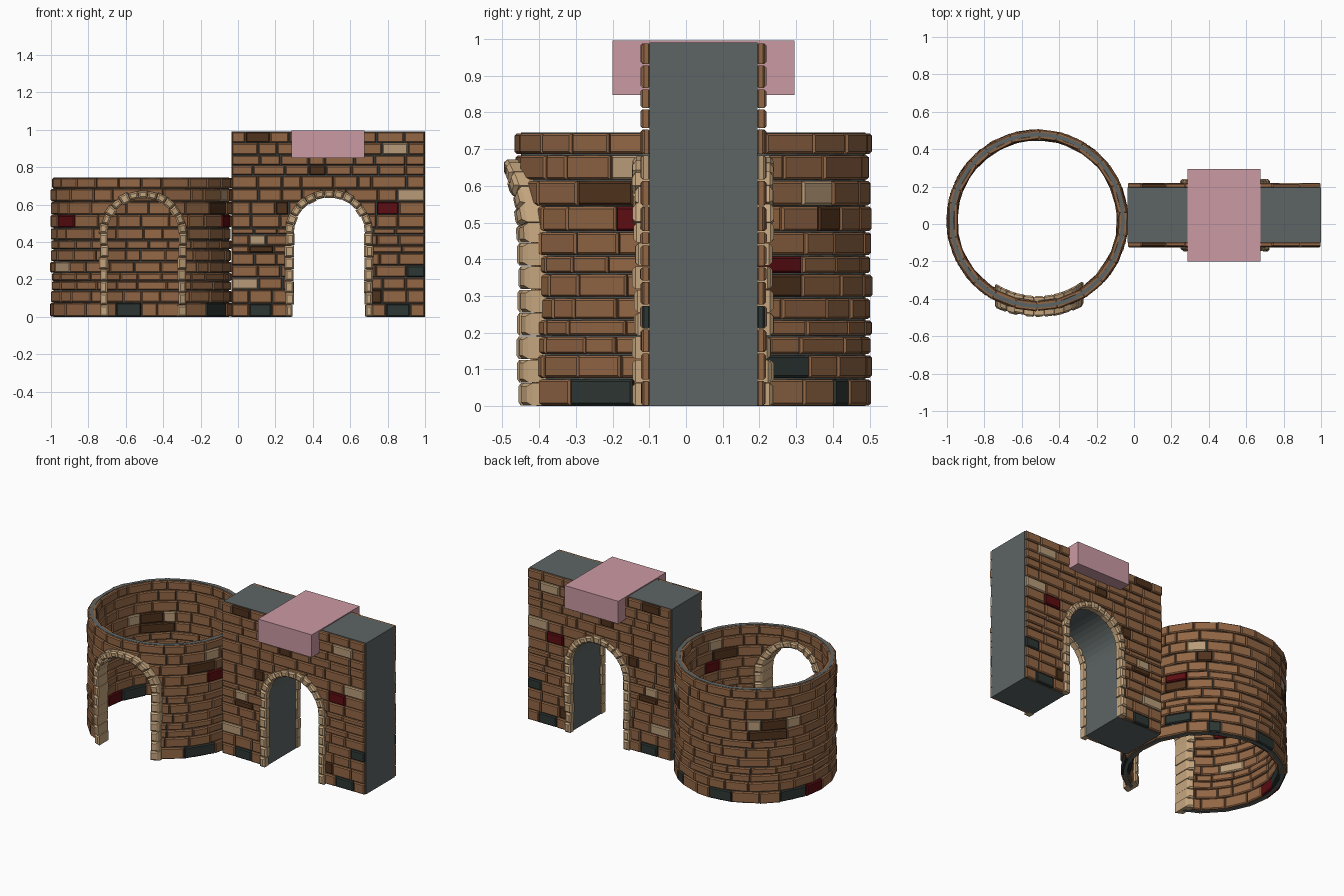
import bpy, bmesh, math, random
from mathutils import Vector

random.seed(4)
if "Cube" in bpy.data.objects:
    bpy.data.objects.remove(bpy.data.objects["Cube"])


def material(name, r, g, b):
    m = bpy.data.materials.new(name)
    m.use_nodes = True
    m.diffuse_color = (r, g, b, 1)
    m.node_tree.nodes["Principled BSDF"].inputs["Base Color"].default_value = (r, g, b, 1)
    return m


BROWN, DARK, TAN, RED, COAL = range(5)
bricks = [material("brick brown", .29, .135, .06),
          material("dark brown", .08, .032, .012),
          material("pale tan", .48, .33, .19),
          material("dark red", .11, .004, .006),
          material("charcoal", .027, .038, .034)]
cream = material("cream stone", .56, .38, .21)
mortar = material("grey mortar", .11, .13, .128)
pink = material("pink", .6, .32, .37)


def finish(bm, name, mats):
    bmesh.ops.recalc_face_normals(bm, faces=bm.faces)
    me = bpy.data.meshes.new(name)
    bm.to_mesh(me)
    bm.free()
    for m in mats:
        me.materials.append(m)
    ob = bpy.data.objects.new(name, me)
    bpy.context.collection.objects.link(ob)
    return ob


def box(name, lo, hi, mat):
    bm = bmesh.new()
    bmesh.ops.create_cube(bm, size=1)
    for v in bm.verts:
        v.co = Vector([(a + b) / 2 + c * (b - a) for a, b, c in zip(lo, hi, v.co)])
    return finish(bm, name, [mat])


def stone(bm, place, u0, u1, w0, w1, d0, d1, mat=0, gap=.002, c=.006):
    """Chamfered block; place() maps (along, across, depth) into space."""
    rings = []
    for d, i in ((d0, c), (d0 + c, 0), (d1 - c, 0), (d1, c)):
        i += gap
        rings.append([bm.verts.new(place(u, w, d)) for u, w in
                      ((u0 + i, w0 + i), (u1 - i, w0 + i), (u1 - i, w1 - i), (u0 + i, w1 - i))])
    faces = [bm.faces.new(rings[0]), bm.faces.new(rings[-1])]
    for a, b in zip(rings, rings[1:]):
        for k in range(4):
            n = (k + 1) % 4
            faces.append(bm.faces.new((a[k], a[n], b[n], b[k])))
    for f in faces:
        f.material_index = mat


def fill(start, end, accents, size):
    """One course: fixed accent bricks, with plain bricks in the gaps."""
    out, at = [], start
    for a, b, m in sorted(accents) + [(end, end, None)]:
        gap = a - at
        if gap > .012:
            n = max(1, round(gap / size))
            cuts = [at + gap * (k + (random.uniform(-.25, .25) if 0 < k < n else 0)) / n
                    for k in range(n + 1)]
            out += [(p, q, BROWN) for p, q in zip(cuts, cuts[1:])]
        if m is not None:
            out.append((a, b, m))
        at = b
    return out


def cut_arch(targets, cx, spring, r, y0, y1):
    """Cut a round-headed opening through the targets."""
    bm = bmesh.new()
    pts = [(cx + r, -.1)] + [(cx + r * math.cos(t), spring + r * math.sin(t))
                             for t in (math.pi * k / 20 for k in range(21))] + [(cx - r, -.1)]
    face = bm.faces.new([bm.verts.new((x, y0, z)) for x, z in pts])
    ext = bmesh.ops.extrude_face_region(bm, geom=[face])
    bmesh.ops.translate(bm, vec=(0, y1 - y0, 0),
                        verts=[g for g in ext["geom"] if isinstance(g, bmesh.types.BMVert)])
    cutter = finish(bm, "arch_cutter", [])
    cutter.hide_render = True
    for ob in targets:
        mod = ob.modifiers.new("opening", "BOOLEAN")
        mod.operation = "DIFFERENCE"
        mod.solver = "EXACT"
        mod.object = cutter
        bpy.context.view_layer.objects.active = ob
        bpy.ops.object.modifier_apply(modifier=mod.name)
    bpy.data.objects.remove(cutter)


def arch_trim(name, cx, spring, r_in, r_out, d0, d1, depth):
    """Surround of jamb stones and arch stones; depth(x, d) gives y."""
    mid = (r_in + r_out) / 2
    arc = math.pi * mid

    def place(s, w, d):
        if s < spring:
            x, z = cx + w, s
        elif s > spring + arc:
            x, z = cx - w, 2 * spring + arc - s
        else:
            t = (s - spring) / mid
            x, z = cx + w * math.cos(t), spring + w * math.sin(t)
        return x, depth(x, d), z

    bm = bmesh.new()
    for start, length, count in ((0, spring, 7), (spring, arc, 13), (spring + arc, spring, 7)):
        step = length / count
        for k in range(count):
            j = random.uniform(-.005, .005)
            stone(bm, place, start + k * step, start + (k + 1) * step,
                  r_in + j, r_out + random.uniform(-.005, .006), d0, d1 + j, c=.009, gap=.001)
    return finish(bm, name, [cream])


# Gate wall: solid core faced with brick courses on front and back
GATE_X, SPRING = .487, .445
LEFT, RIGHT, FRONT, BACK = -.035, 1, -.1, .195
wall_rows = [0, .07, .145, .21, .275, .34, .38, .44, .475, .545, .615, .685, .755, .81, .865, .93, .99]
wall_accents = {
    0: [(.06, .18, COAL), (.79, .92, COAL)], 1: [(.67, .77, DARK)],
    2: [(LEFT, .11, TAN)], 3: [(.9, RIGHT, COAL)], 5: [(.06, .19, DARK)],
    6: [(.06, .15, TAN)], 9: [(.2, .27, DARK), (.74, .86, RED)],
    10: [(.85, RIGHT, TAN)], 12: [(.38, .47, DARK)], 14: [(.77, .91, TAN)],
    15: [(.04, .17, DARK)]}
wall_core = box("wall_core", (LEFT, FRONT, 0), (RIGHT, BACK, .99), mortar)
front_bm, back_bm = bmesh.new(), bmesh.new()
for i, (z0, z1) in enumerate(zip(wall_rows, wall_rows[1:])):
    for a, b, m in fill(LEFT, RIGHT, wall_accents.get(i, []), .125):
        d = .022 + random.uniform(-.003, .003)
        stone(front_bm, lambda u, w, t: (u, FRONT - t, w), a, b, z0, z1, -.004, d, m)
        stone(back_bm, lambda u, w, t: (u, BACK + t, w), a, b, z0, z1, -.004, d, m)
wall_front = finish(front_bm, "wall_front_bricks", bricks)
wall_back = finish(back_bm, "wall_back_bricks", bricks)
cut_arch([wall_core, wall_front, wall_back], GATE_X, SPRING, .2, -.5, .5)
arch_trim("gate_front_trim", GATE_X, SPRING, .19, .235, -.01, .043, lambda x, d: FRONT - d)
arch_trim("gate_back_trim", GATE_X, SPRING, .19, .235, -.01, .04, lambda x, d: BACK + d)

# Block straddling the top of the wall
box("top_block", (.285, -.2, .848), (.675, .295, .996), pink)

# Round tower: mortar ring with brick courses outside and inside
CX, CY, DOOR_X = -.517, .02, -.508
TOP = .745
tower_rows = [0, .075, .14, .19, .235, .295, .36, .41, .475, .545, .615, .685, TOP]
tower_accents = {
    0: [(-44, -20, COAL), (53, 62, COAL), (90, 108, COAL), (143, 164, COAL), (164, 180, RED)],
    1: [(22, 41, COAL)], 4: [(198, 218, TAN)], 5: [(22, 38, DARK)], 6: [(22, 38, RED)],
    7: [(120, 148, DARK)],
    8: [(-26, -12, RED), (45, 56, DARK), (119, 129, TAN), (129, 148, DARK),
        (148, 159, TAN), (202, 222, RED)],
    9: [(-41, -20, DARK), (38, 52, TAN)], 10: [(-28, -16, TAN)]}


def polar(u, w, r):
    t = math.radians(u * 100)
    return CX + r * math.cos(t), CY + r * math.sin(t), w


# Along a course, one unit spans 100 degrees
def course(i):
    acc = [(a / 100, b / 100, m) for a, b, m in tower_accents.get(i, [])]
    return fill(-.9, 2.7, acc, .165)


outer_bm, inner_bm = bmesh.new(), bmesh.new()
for i, (z0, z1) in enumerate(zip(tower_rows, tower_rows[1:])):
    for a, b, m in course(i):
        j = random.uniform(-.003, .003)
        stone(outer_bm, polar, a, b, z0, z1, .46, .485 + j, m)
        stone(inner_bm, polar, a, b, z0, z1, .432 + j, .457, m)
tower_outer = finish(outer_bm, "tower_outer_bricks", bricks)
tower_inner = finish(inner_bm, "tower_inner_bricks", bricks)

ring_bm = bmesh.new()
N = 40
loops = [[ring_bm.verts.new(polar(3.6 * k / N, z, r)) for k in range(N)]
         for r, z in ((.448, 0), (.469, 0), (.469, TOP), (.448, TOP))]
for a, b in zip(loops, loops[1:] + loops[:1]):
    for k in range(N):
        n = (k + 1) % N
        ring_bm.faces.new((a[k], a[n], b[n], b[k]))
tower_core = finish(ring_bm, "tower_core", [mortar])
cut_arch([tower_core, tower_outer, tower_inner], DOOR_X, SPRING, .2, -.7, -.2)
arch_trim("tower_door_trim", DOOR_X, SPRING, .187, .232, .405, .515,
          lambda x, d: CY - math.sqrt(d * d - (x - CX) ** 2))
